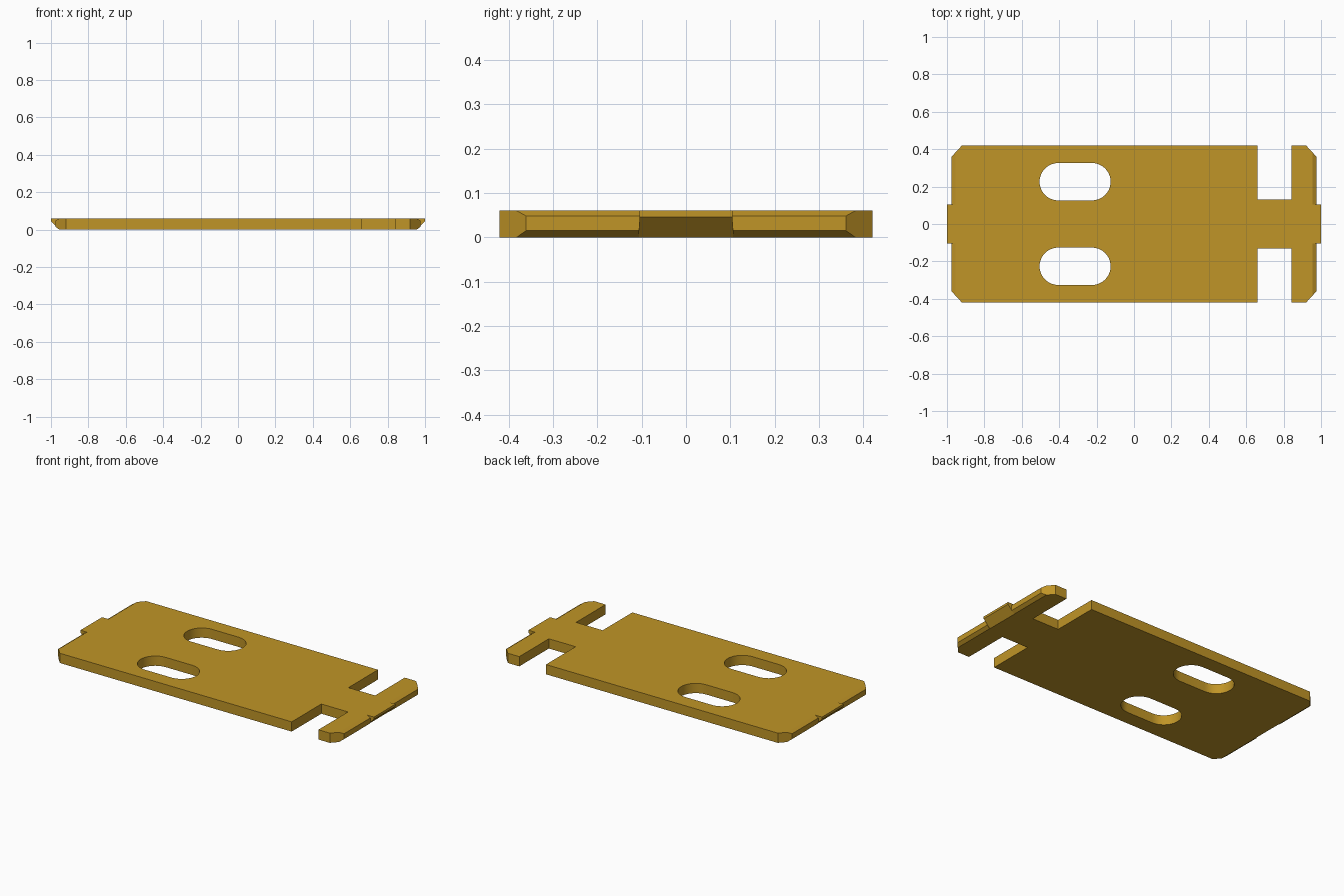
import bpy, bmesh, math

if "Cube" in bpy.data.objects:
    bpy.data.objects.remove(bpy.data.objects["Cube"])

T = 0.06            # plate thickness
TAB = 0.105         # half width of the end tabs


def slot(cx0, cx1, cy, r, n=20):
    """Outline of a round-ended slot."""
    right = [(cx1 + r * math.sin(math.pi * i / n), cy - r * math.cos(math.pi * i / n)) for i in range(n + 1)]
    left = [(cx0 - r * math.sin(math.pi * i / n), cy + r * math.cos(math.pi * i / n)) for i in range(n + 1)]
    return right + left


def flat_plate(name, outlines, thickness):
    """Filled 2D outlines (inner ones are holes) turned into a solid mesh."""
    cu = bpy.data.curves.new(name + "_outline", 'CURVE')
    cu.dimensions = '2D'
    cu.fill_mode = 'BOTH'
    cu.extrude = thickness / 2
    for pts in outlines:
        sp = cu.splines.new('POLY')
        sp.points.add(len(pts) - 1)
        for p, (x, y) in zip(sp.points, pts):
            p.co = (x, y, 0, 1)
        sp.use_cyclic_u = True
    tmp = bpy.data.objects.new(name + "_outline", cu)
    bpy.context.collection.objects.link(tmp)
    dg = bpy.context.evaluated_depsgraph_get()
    me = bpy.data.meshes.new_from_object(tmp.evaluated_get(dg))
    bpy.data.objects.remove(tmp)
    bm = bmesh.new()
    bm.from_mesh(me)
    bmesh.ops.translate(bm, verts=bm.verts, vec=(0, 0, thickness / 2))
    bmesh.ops.remove_doubles(bm, verts=bm.verts, dist=1e-5)
    bmesh.ops.recalc_face_normals(bm, faces=bm.faces)
    bm.to_mesh(me)
    bm.free()
    ob = bpy.data.objects.new(name, me)
    bpy.context.collection.objects.link(ob)
    return ob


def prism_cutter(name, profile, spans):
    """XZ profile swept over each y span, mirrored to both ends."""
    bm = bmesh.new()
    for sx in (1, -1):
        for y0, y1 in spans:
            f = bm.faces.new([bm.verts.new((sx * x, y0, z)) for x, z in profile])
            ext = bmesh.ops.extrude_face_region(bm, geom=[f])
            vs = [v for v in ext["geom"] if isinstance(v, bmesh.types.BMVert)]
            bmesh.ops.translate(bm, verts=vs, vec=(0, y1 - y0, 0))
    bmesh.ops.recalc_face_normals(bm, faces=bm.faces)
    me = bpy.data.meshes.new(name)
    bm.to_mesh(me)
    bm.free()
    ob = bpy.data.objects.new(name, me)
    bpy.context.collection.objects.link(ob)
    ob.hide_render = True
    return ob


# plan outline: upper half, then mirrored to the lower half
upper = [(1, 0.333), (0.92, 0.42), (0.842, 0.42), (0.842, 0.132), (0.66, 0.132),
         (0.66, 0.42), (-0.92, 0.42), (-1, 0.333)]
outline = upper + [(x, -y) for x, y in reversed(upper)]
slots = [slot(-0.405, -0.225, s * 0.226, 0.1) for s in (1, -1)]
plate = flat_plate("mounting_plate", [outline] + slots, T)

# bevelled end edges either side of the tabs
sides = prism_cutter("end_bevel_cutter",
                     [(0.935, -0.015), (0.975, 0.015), (0.975, 0.048), (0.935, 0.072), (1.1, 0.072), (1.1, -0.015)],
                     [(TAB, 0.6), (-0.6, -TAB)])
# sloped underside of the tabs
tabs = prism_cutter("tab_slope_cutter", [(0.934, -0.02), (1.02, 0.066), (1.1, 0.066), (1.1, -0.02)],
                    [(-TAB - 0.0005, TAB + 0.0005)])

for cutter in (sides, tabs):
    mod = plate.modifiers.new(cutter.name, 'BOOLEAN')
    mod.operation = 'DIFFERENCE'
    mod.solver = 'EXACT'
    mod.object = cutter

# apply the cuts and discard the cutters
dg = bpy.context.evaluated_depsgraph_get()
cut = bpy.data.meshes.new_from_object(plate.evaluated_get(dg))
plate.modifiers.clear()
plate.data = cut
for cutter in (sides, tabs):
    bpy.data.objects.remove(cutter)

# brass-yellow material
mat = bpy.data.materials.new("yellow_metal")
mat.diffuse_color = (0.53, 0.30, 0.02, 1)
mat.use_nodes = True
mat.node_tree.nodes["Principled BSDF"].inputs["Base Color"].default_value = mat.diffuse_color
plate.data.materials.clear()
plate.data.materials.append(mat)

bpy.context.view_layer.objects.active = plate
plate.select_set(True)
bpy.ops.object.shade_smooth_by_angle(angle=math.radians(20))
